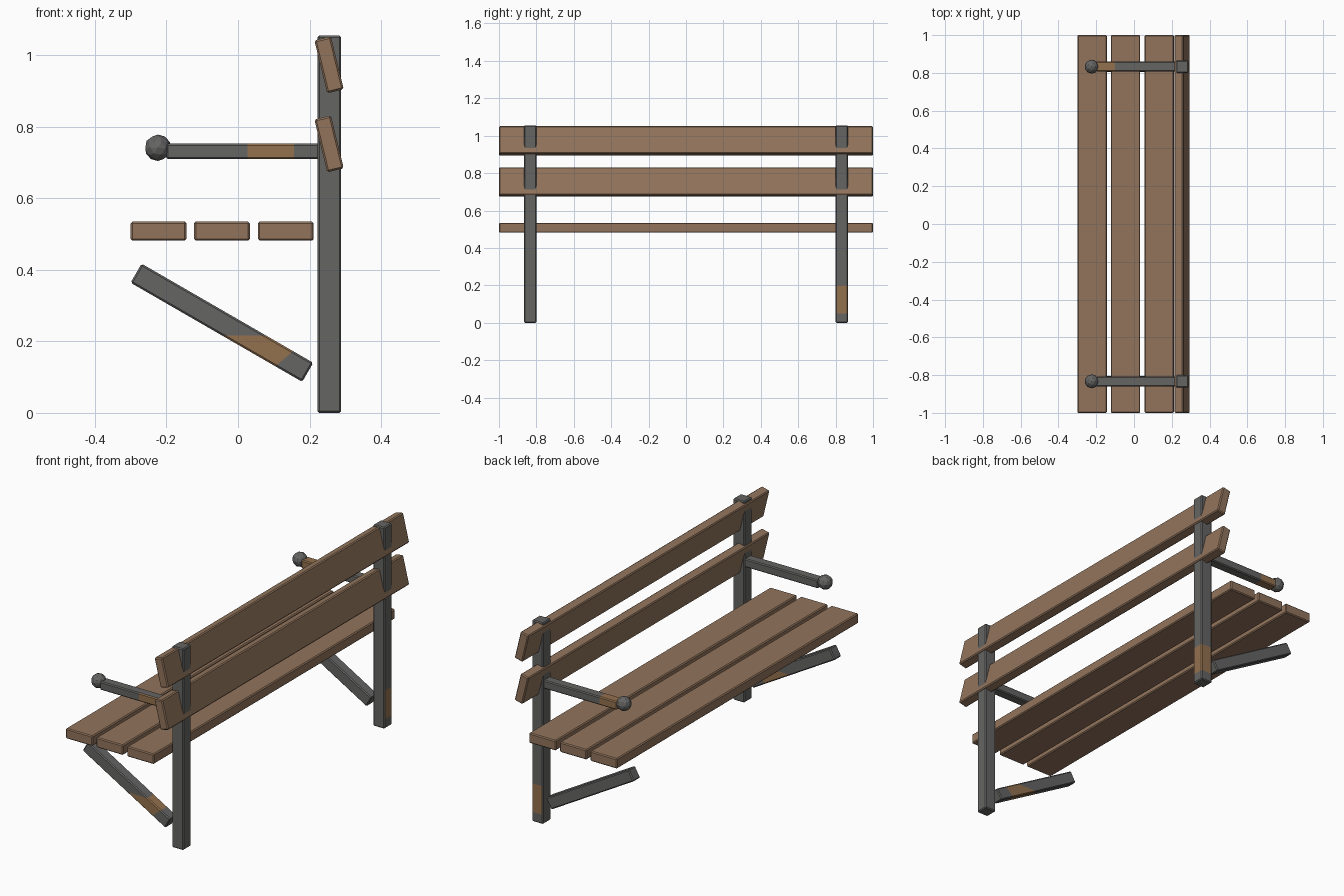
import bpy, bmesh, math
from mathutils import Matrix, Vector

if "Cube" in bpy.data.objects:
    bpy.data.objects.remove(bpy.data.objects["Cube"])


def material(name, rgb):
    m = bpy.data.materials.new(name)
    m.diffuse_color = (*rgb, 1)
    m.use_nodes = True
    m.node_tree.nodes["Principled BSDF"].inputs["Base Color"].default_value = m.diffuse_color
    return m


WOOD = material("brown wood", (0.287, 0.175, 0.108))
METAL = material("dark grey metal", (0.130, 0.128, 0.126))
RUST = material("rust brown", (0.295, 0.165, 0.078))


def finish(bm, name, mats):
    me = bpy.data.meshes.new(name)
    bm.to_mesh(me)
    bm.free()
    for m in mats:
        me.materials.append(m)
    ob = bpy.data.objects.new(name, me)
    bpy.context.collection.objects.link(ob)
    return ob


def bar(name, centre, size, tilt=0, mats=(WOOD,), cuts=(), rusty=None, bevel=0.005):
    """Bevelled bar, tilted about y; cuts slice it so rust can be set by rule."""
    bm = bmesh.new()
    bmesh.ops.create_cube(bm, size=1, matrix=Matrix.Diagonal((*size, 1)))
    bmesh.ops.bevel(bm, geom=bm.edges[:], offset=bevel, segments=1,
                    affect='EDGES', profile=0.5)
    bm.transform(Matrix.Translation(centre) @ Matrix.Rotation(math.radians(tilt), 4, 'Y'))
    for co, no in cuts:
        bmesh.ops.bisect_plane(bm, geom=bm.verts[:] + bm.edges[:] + bm.faces[:],
                               plane_co=co, plane_no=no)
    bm.normal_update()
    if rusty:
        for f in bm.faces:
            f.material_index = int(rusty(f.calc_center_median(), f.normal))
    return finish(bm, name, mats)


# seat slats
for i, x in enumerate((-0.222, -0.045, 0.1335)):
    bar(f"seat_slat_{i + 1}", (x, 0, 0.508), (0.156, 2, 0.053))

# backrest slats
for i, z in enumerate((0.752, 0.973)):
    bar(f"back_slat_{i + 1}", (0.2545, 0, z), (0.0475, 2, 0.152), -13.7)

X, Z = Vector((1, 0, 0)), Vector((0, 0, 1))
brace_end, brace_n = Vector((0.13, 0, 0.152)), Vector((0.037, 0, -0.044))

for side, s in (("left", -1), ("right", 1)):
    y = 0.833 * s
    iron = (METAL, RUST)

    # post, rusty at the foot on one side
    bar(f"{side}_post", (0.2555, y, 0.5275), (0.066, 0.066, 1.055), 0, iron,
        [((0, 0, 0.05), Z), ((0, 0, 0.2), Z)] if s > 0 else (),
        (lambda c, n: 0.05 < c.z < 0.2 and n.x + n.y > 0.5) if s > 0 else None)

    # armrest with a rust patch
    a, b = (0.027, 0.157) if s < 0 else (-0.215, -0.10)
    bar(f"{side}_armrest", (0.015, y, 0.731), (0.43, 0.052, 0.044), 0, iron,
        [((a, 0, 0), X), ((b, 0, 0), X)],
        lambda c, n: a < c.x < b and (s > 0 or n.y < -0.5))

    # ball on the end of the armrest
    bm = bmesh.new()
    bmesh.ops.create_icosphere(bm, subdivisions=2, radius=0.037,
                               matrix=Matrix.Translation((-0.224, y, 0.741)))
    finish(bm, f"{side}_armrest_ball", (METAL,))

    # slanted brace below the seat, one of them rusty
    bar(f"{side}_brace", (-0.045, y, 0.252), (0.554, 0.056, 0.0615), 30, iron,
        [((0, 0, 0.217), Z), (brace_end, brace_n)] if s < 0 else (),
        (lambda c, n: c.z < 0.217 and (c - brace_end).dot(brace_n) < 0) if s < 0 else None)
